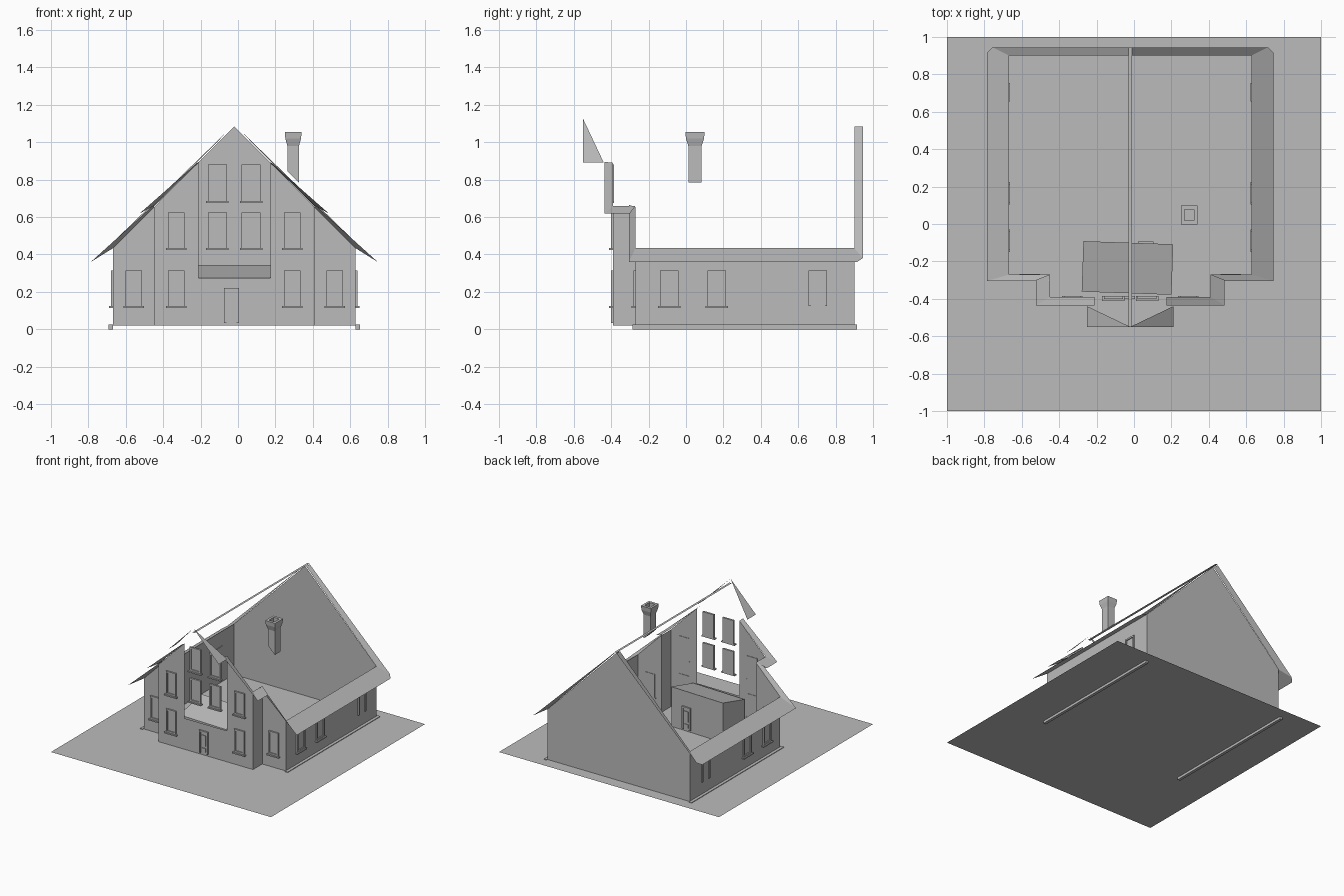
import bpy, bmesh
from math import radians
from mathutils import Matrix, Vector

if "Cube" in bpy.data.objects:
    bpy.data.objects.remove(bpy.data.objects["Cube"])

grey = bpy.data.materials.new("plain grey")
grey.use_nodes = True
grey.diffuse_color = (0.5, 0.5, 0.5, 1)
grey.node_tree.nodes["Principled BSDF"].inputs["Base Color"].default_value = (0.5, 0.5, 0.5, 1)

CX = -0.02            # ridge line of the house
HALF, STEP, MID = 0.6475, 0.43, 0.1925   # half widths of the wall steps
SIDE_Y, FRONT_Y, BACK_Y = -0.27, -0.39, 0.9
BASE, APEX = 0.02, 1.085


def slope(x):
    return APEX - x * 1.005


def finish(name, bm):
    me = bpy.data.meshes.new(name)
    bm.to_mesh(me)
    bm.free()
    me.materials.append(grey)
    ob = bpy.data.objects.new(name, me)
    bpy.context.collection.objects.link(ob)
    return ob


def add_sheet(bm, pts, facing):
    """One polygon, turned so that it faces the given direction."""
    f = bm.faces.new([bm.verts.new(p) for p in pts])
    f.normal_update()
    if f.normal.dot(Vector(facing)) < 0:
        f.normal_flip()


def sheets(name, polys, mirrored=True):
    """Thin sheets given around the ridge line, repeated on both sides."""
    bm = bmesh.new()
    for s in ((1, -1) if mirrored else (1,)):
        for pts, n in polys:
            add_sheet(bm, [(CX + s * x, y, z) for x, y, z in pts], (s * n[0], n[1], n[2]))
    return finish(name, bm)


def add_box(bm, x, y, z):
    m = Matrix.Translation([(a + b) / 2 for a, b in (x, y, z)]) @ \
        Matrix.Diagonal([b - a for a, b in (x, y, z)] + [1])
    return bmesh.ops.create_cube(bm, size=1, matrix=m)["verts"]


def upright(a, b, za, zb, low=BASE):
    """Wall panel between two plan points with its own top heights."""
    return [(*a, low), (*b, low), (*b, zb), (*a, za)]


FRONT, BACK, OUT, UP = (0, -1, 0), (0, 1, 0), (1, 0, 0), (0, 0, 1)

# Ground
sheets("ground", [([(-1 - CX, -1, BASE), (1 - CX, -1, BASE), (1 - CX, 1, BASE),
                    (-1 - CX, 1, BASE)], UP)], False)

# Walls
sheets("side_walls", [(upright((HALF, SIDE_Y), (HALF, BACK_Y), slope(HALF), slope(HALF)), OUT)])
sheets("outer_front_walls", [
    (upright((STEP, SIDE_Y), (HALF, SIDE_Y), slope(STEP), slope(HALF)), FRONT),
    (upright((STEP, FRONT_Y), (STEP, SIDE_Y), slope(STEP), slope(STEP)), OUT)])
sheets("inner_front_walls", [
    (upright((MID, FRONT_Y), (STEP, FRONT_Y), slope(MID), slope(STEP)), FRONT)])
sheets("entrance_wall", [
    (upright((-MID, FRONT_Y), (MID, FRONT_Y), 0.275, 0.275), FRONT)], False)
sheets("back_wall", [([(-HALF, BACK_Y, BASE), (HALF, BACK_Y, BASE),
                       (HALF, BACK_Y, slope(HALF)), (0, BACK_Y, APEX),
                       (-HALF, BACK_Y, slope(HALF))], BACK)], False)

# Roof rim: only the overhanging edge strips
EAVE, TIP = 0.767, 0.36
ROOF = (1, 0, 1)
sheets("eaves", [([(EAVE, -0.305, TIP), (EAVE, 0.915, TIP), (EAVE - 0.03, 0.945, TIP + 0.02),
                   (HALF, BACK_Y, slope(HALF)), (HALF, SIDE_Y, slope(HALF))], ROOF)])
sheets("back_roof_edge", [([(EAVE - 0.03, 0.945, TIP + 0.02), (0.01, 0.945, APEX),
                            (0.01, BACK_Y, APEX), (HALF, BACK_Y, slope(HALF))], ROOF)])
sheets("outer_front_roof_edge", [
    ([(EAVE, -0.305, TIP), (STEP, -0.305, 0.665), (STEP, SIDE_Y, slope(STEP)),
      (HALF, SIDE_Y, slope(HALF))], ROOF)])
sheets("inner_front_roof_edge", [
    ([(0.505, -0.435, 0.62), (0.505, -0.3, 0.62), (STEP, SIDE_Y, 0.66),
      (STEP, FRONT_Y, 0.66)], ROOF),
    ([(0.505, -0.435, 0.62), (MID, -0.435, 0.895), (MID, FRONT_Y, 0.89),
      (STEP, FRONT_Y, 0.66)], ROOF)])
sheets("gable_hood", [([(0, -0.55, 1.125), (0.23, -0.55, 0.892), (0.23, -0.44, 0.892)], ROOF)])
sheets("ridge", [([(-0.01, -0.55, 1.09), (0.01, -0.55, 1.09), (0.01, 0.945, 1.09),
                   (-0.01, 0.945, 1.09)], UP)], False)

# Base rails along the side walls
for side, name in ((1, "left_base_rail"), (-1, "right_base_rail")):
    bm = bmesh.new()
    x = CX + side * 0.66
    add_box(bm, (x - 0.012, x + 0.012), (-0.285, 0.915), (0, 0.025))
    finish(name, bm)

# Entrance room inside, slightly turned, with a top rising to the back
bm = bmesh.new()
for v in add_box(bm, (-0.24, 0.24), (-0.135, 0.135), (BASE, 0.275)):
    if v.co.z > 0.2 and v.co.y > 0:
        v.co.z = 0.345
room = finish("entrance_room", bm)
room.location = (-0.035, -0.235, 0)
room.rotation_euler.z = radians(-2)

# Chimney with flared top, hollow mouth and a foot cut to the roof slope
bm = bmesh.new()
rings = []
for z, w in ((0.785, 0.031), (0.98, 0.031), (1.02, 0.042), (1.055, 0.045),
             (1.055, 0.026), (0.99, 0.026)):
    ring = [bm.verts.new((0.295 + a * w, 0.048 + b * w * 1.15, z))
            for a, b in ((-1, -1), (1, -1), (1, 1), (-1, 1))]
    rings.append(ring)
for low, high in zip(rings, rings[1:]):
    for i in range(4):
        j = (i + 1) % 4
        bm.faces.new((low[i], low[j], high[j], high[i]))
bm.faces.new(rings[-1])
bm.faces.new(rings[0][::-1])
for v in rings[0]:
    if v.co.x < 0.295:
        v.co.z += 0.06
finish("chimney", bm)


def window(name, place, turn, z, w=0.09, sill=True):
    """Framed pane; place is the plan point, turn the wall direction."""
    bm = bmesh.new()
    lo, hi = z
    bar, depth, h = 0.013, 0.012, w / 2
    add_box(bm, (-h, h), (-0.004, 0.004), (lo, hi))
    for s in (-1, 1):
        add_box(bm, sorted((s * h, s * (h - bar))), (-depth, 0.004), (lo, hi))
    add_box(bm, (-h, h), (-depth, 0.004), (hi - bar, hi))
    if sill:
        add_box(bm, (-h + bar, h - bar), (-depth, 0.004), (lo, lo + bar))
        add_box(bm, (-h - 0.01, h + 0.01), (-0.022, 0.004), (lo - 0.01, lo))
    ob = finish(name, bm)
    ob.location = (*place, 0)
    ob.rotation_euler.z = radians(turn)
    return ob


# Windows
LOWER, UPPER, TOP = (0.125, 0.315), (0.435, 0.625), (0.685, 0.88)
for side, word in ((1, "left"), (-1, "right")):
    centre = CX + side * 0.09
    window(word + "_gable_window", (centre, FRONT_Y), 0, TOP, 0.1)
    window(word + "_gable_lower_window", (centre, FRONT_Y), 0, UPPER, 0.1)
    window(word + "_upper_window", (CX + side * 0.31, FRONT_Y), 0, UPPER)
    window(word + "_lower_window", (CX + side * 0.31, FRONT_Y), 0, LOWER)
    window(word + "_corner_window", (CX + side * 0.537, SIDE_Y), 0, LOWER)
    for y, sill in ((-0.09, True), (0.165, True), (0.705, False)):
        window(word + "_side_window", (CX + side * HALF, y), side * 90, LOWER, 0.1, sill)


def door(name, place, turn):
    ob = window(name, place, turn, (0.035, 0.22), 0.08, False)
    bm = bmesh.new()
    bm.from_mesh(ob.data)
    add_box(bm, (-0.02, 0.02), (-0.009, 0), (0.1, 0.185))
    add_box(bm, (-0.02, 0.02), (-0.009, 0), (0.05, 0.08))
    bm.to_mesh(ob.data)
    bm.free()


# Doors
door("front_door", (-0.035, FRONT_Y), 0)
door("room_door", (0.065, -0.103), 178)
